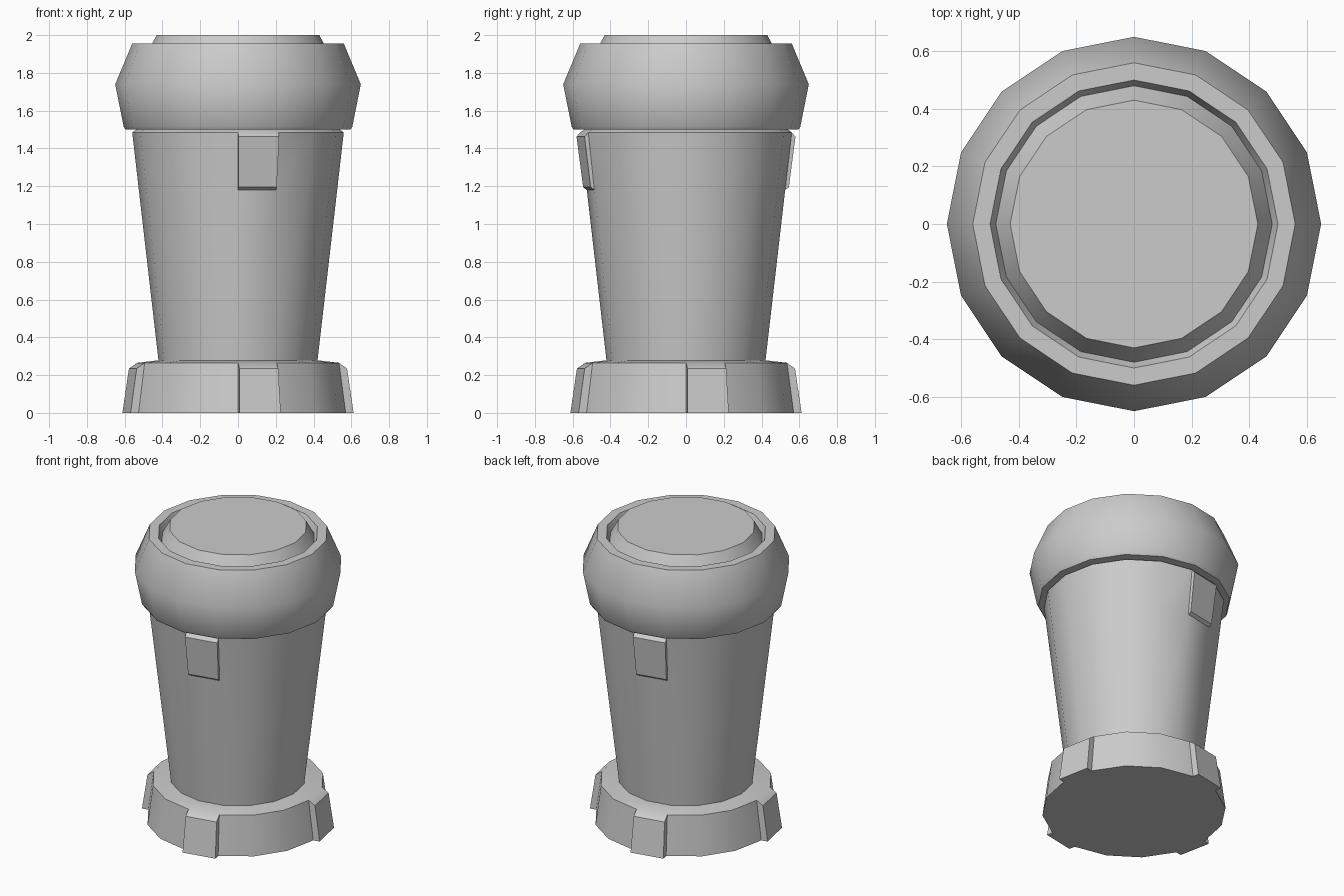
import bpy, bmesh
from math import cos, sin, pi, radians
from mathutils import Vector

if "Cube" in bpy.data.objects:
    bpy.data.objects.remove(bpy.data.objects["Cube"])

SIDES = 16


def lathe(name, profile, lugs=(), band=0, push=0, drop=0, lift=0, angle=40):
    """Turn a (radius, z) profile; push out chosen side faces of one band as lugs."""
    bm = bmesh.new()
    rings = [[bm.verts.new((r * cos(2 * pi * i / SIDES), r * sin(2 * pi * i / SIDES), z))
              for i in range(SIDES)] for r, z in profile]
    raised = []
    for k, (a, b) in enumerate(zip(rings, rings[1:])):
        for i in range(SIDES):
            j = (i + 1) % SIDES
            f = bm.faces.new((a[i], a[j], b[j], b[i]))
            if k == band and i in lugs:
                raised.append(f)
    bm.faces.new(rings[0][::-1])
    bm.faces.new(rings[-1])
    if raised:
        bm.normal_update()
        for f in bmesh.ops.extrude_discrete_faces(bm, faces=raised)["faces"]:
            c = f.calc_center_median()
            out = Vector((c.x, c.y, 0)).normalized() * push
            for v in f.verts:
                v.co += out
                v.co.z += -drop if v.co.z > c.z else lift
    bm.normal_update()
    mesh = bpy.data.meshes.new(name)
    bm.to_mesh(mesh)
    bm.free()
    ob = bpy.data.objects.new(name, mesh)
    bpy.context.collection.objects.link(ob)
    bpy.context.view_layer.objects.active = ob
    for o in bpy.context.selected_objects:
        o.select_set(False)
    ob.select_set(True)
    bpy.ops.object.shade_smooth_by_angle(angle=radians(angle))
    return ob


# Base ring with four lugs around it
lathe("base_ring", [(0.57, 0), (0.535, 0.265), (0.45, 0.275), (0.41, 0.28)],
      lugs=(0, 4, 8, 12), push=0.043, drop=0.03)

# Flared shaft with a small raised pad on the front and back
lathe("shaft", [(0.42, 0.27), (0.525, 1.18), (0.56, 1.485), (0.53, 1.505)],
      lugs=(4, 12), band=1, push=0.02, drop=0.023, lift=0.015)

# Bulging head with a grooved rim around the raised cap
lathe("head", [(0.50, 1.5), (0.595, 1.5), (0.605, 1.515), (0.65, 1.74), (0.56, 1.955),
               (0.50, 1.955), (0.48, 1.91), (0.43, 2.0)], angle=48)
